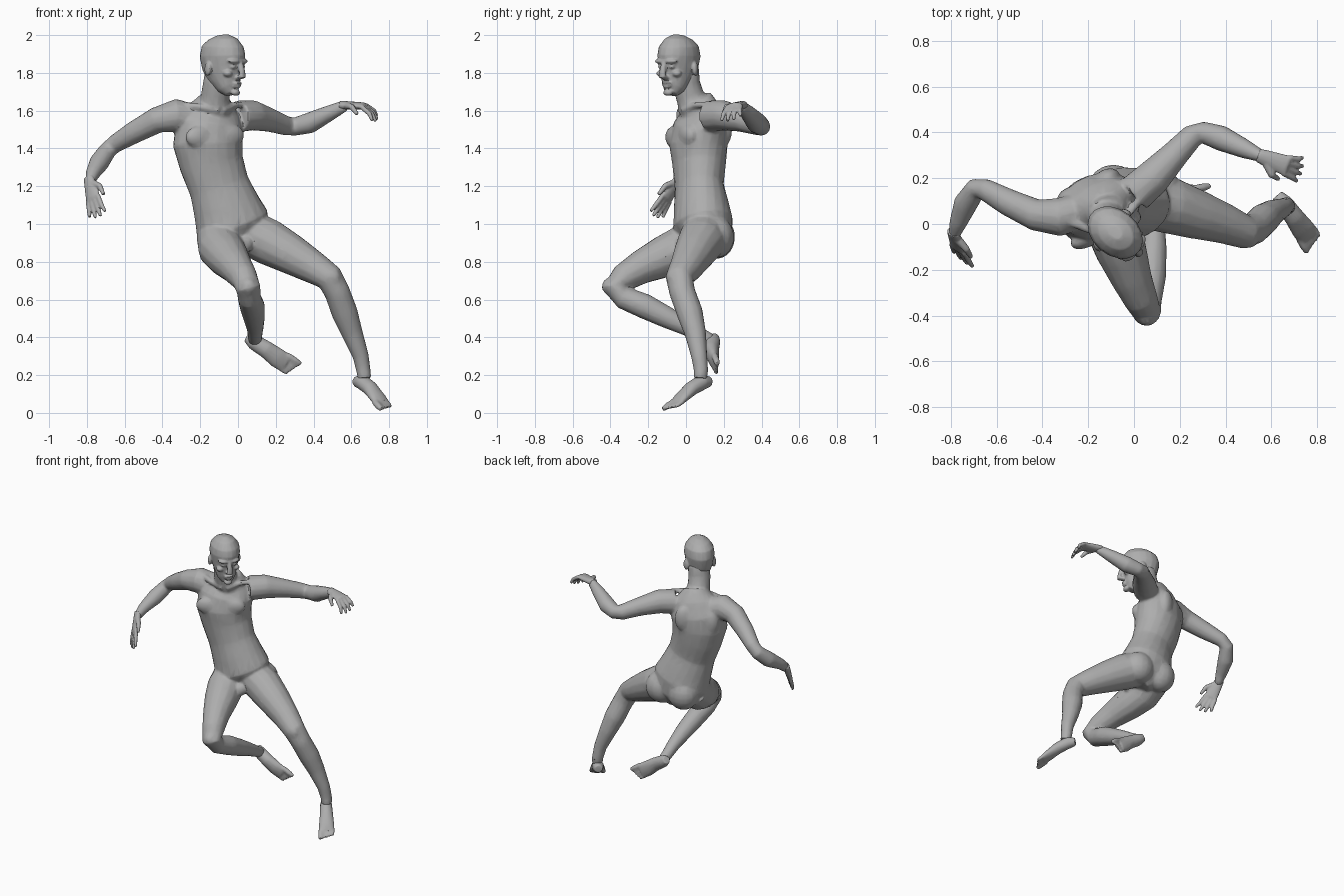
import bpy
import bmesh
import math
from mathutils import Vector, Matrix

cube = bpy.data.objects.get("Cube")
if cube:
    bpy.data.objects.remove(cube, do_unlink=True)

skin = bpy.data.materials.new("grey_clay")
skin.use_nodes = True
GREY = (0.42, 0.42, 0.42, 1)
skin.diffuse_color = GREY
skin.node_tree.nodes["Principled BSDF"].inputs["Base Color"].default_value = GREY


def tube(bm, rings, side, side_end=None, sides=14):
    """Loft ellipses (x, y, z, half width, half depth) along a path."""
    side = Vector(side)
    side_end = Vector(side_end or side)
    centres = [Vector(ring[:3]) for ring in rings]
    last = len(rings) - 1
    loops = []
    for i, ring in enumerate(rings):
        tangent = (centres[min(i + 1, last)] - centres[max(i - 1, 0)]).normalized()
        u = side.lerp(side_end, i / last)
        u = (u - tangent * u.dot(tangent)).normalized()
        v = tangent.cross(u)
        wide, deep = ring[3], ring[-1]
        loop = []
        for k in range(sides):
            angle = math.tau * k / sides
            offset = u * wide * math.cos(angle) + v * deep * math.sin(angle)
            loop.append(bm.verts.new(centres[i] + offset))
        loops.append(loop)
    for lower, upper in zip(loops, loops[1:]):
        for k in range(sides):
            n = (k + 1) % sides
            bm.faces.new((lower[k], lower[n], upper[n], upper[k]))
    bm.faces.new(loops[0][::-1])
    bm.faces.new(loops[-1])


def blob(bm, centre, radii, yaw=0):
    """Ellipsoid used for muscles and facial forms."""
    matrix = (Matrix.Translation(centre) @ Matrix.Rotation(math.radians(yaw), 4, "Z")
              @ Matrix.Diagonal((*radii, 1)))
    bmesh.ops.create_uvsphere(bm, u_segments=16, v_segments=10, radius=1, matrix=matrix)


def finish(name, bm, voxel, keep, matrix=None):
    """Fuse the overlapping forms into one skin and simplify it into facets."""
    if matrix:
        bm.transform(matrix)
    bmesh.ops.recalc_face_normals(bm, faces=bm.faces)
    mesh = bpy.data.meshes.new(name)
    bm.to_mesh(mesh)
    bm.free()
    obj = bpy.data.objects.new(name, mesh)
    bpy.context.collection.objects.link(obj)
    mesh.materials.append(skin)
    remesh = obj.modifiers.new("fuse", "REMESH")
    remesh.mode = "VOXEL"
    remesh.voxel_size = voxel
    relax = obj.modifiers.new("relax", "SMOOTH")
    relax.factor = 0.5
    relax.iterations = 4
    facets = obj.modifiers.new("facets", "DECIMATE")
    facets.ratio = keep
    bpy.ops.object.select_all(action="DESELECT")
    obj.select_set(True)
    bpy.context.view_layer.objects.active = obj
    for modifier in list(obj.modifiers):
        bpy.ops.object.modifier_apply(modifier=modifier.name)
    bpy.ops.object.shade_smooth_by_angle(angle=math.radians(35))


# Torso and neck
body = bmesh.new()
tube(body, [
    (.03, .09, .84, .06, .08), (0, .11, .92, .16, .13), (-.03, .09, 1, .2, .16),
    (-.065, .08, 1.1, .178, .145), (-.1, .07, 1.2, .163, .128),
    (-.14, .07, 1.32, .172, .14), (-.16, .065, 1.42, .188, .152),
    (-.15, .08, 1.52, .185, .14), (-.135, .085, 1.6, .15, .1),
    (-.12, .06, 1.67, .08, .075)], (1, .05, 0), (.9, .42, 0), sides=20)
tube(body, [(-.125, .06, 1.58, .09), (-.12, .02, 1.68, .076),
            (-.11, 0, 1.75, .074), (-.1, 0, 1.83, .07)], (1, 0, 0))

# Chest, shoulder blades, buttocks, groin
for x, y, z in ((-.2, -.06, 1.46), (-.045, .005, 1.47)):
    blob(body, (x, y, z), (.085, .04, .06), 25)
for x, y, z in ((-.28, .12, 1.48), (-.12, .2, 1.5)):
    blob(body, (x, y, z), (.06, .04, .09), 25)
blob(body, (-.09, .16, .93), (.11, .1, .115))
blob(body, (.09, .16, .93), (.11, .095, .11))
blob(body, (.04, -.02, .89), (.035, .035, .045))

# Collar bones
tube(body, [(-.1, -.03, 1.6, .016), (-.2, -.025, 1.62, .016), (-.3, .02, 1.63, .02)], (0, 0, 1))
tube(body, [(-.08, -.02, 1.6, .016), (-.02, .05, 1.63, .016), (.05, .14, 1.63, .02)], (0, 0, 1))

# Arms
tube(body, [
    (-.22, .06, 1.55, .08), (-.33, .03, 1.575, .088, .085), (-.43, .04, 1.55, .07),
    (-.55, .095, 1.485, .06), (-.65, .15, 1.425, .048), (-.69, .155, 1.39, .047),
    (-.735, .09, 1.325, .053), (-.77, 0, 1.265, .038), (-.785, -.05, 1.22, .03, .024)],
    (0, 0, 1))
tube(body, [
    (0, .13, 1.57, .085), (.08, .2, 1.575, .08), (.17, .295, 1.55, .063),
    (.255, .385, 1.52, .052), (.3, .4, 1.515, .048), (.38, .375, 1.535, .056),
    (.48, .33, 1.585, .043), (.57, .29, 1.628, .03, .024)], (0, 0, 1))

# Legs
tube(body, [
    (-.1, .08, .94, .12), (-.09, -.02, .87, .122), (-.055, -.12, .825, .112),
    (-.01, -.24, .77, .09), (.03, -.33, .715, .075), (.055, -.382, .66, .066),
    (.06, -.33, .61, .062), (.075, -.22, .565, .067), (.085, -.1, .505, .058),
    (.09, 0, .455, .046), (.09, .09, .405, .038), (.09, .13, .385, .036)], (1, 0, 0))
tube(body, [
    (.05, .1, .96, .12), (.16, .08, .905, .124), (.28, .04, .84, .108),
    (.4, 0, .77, .088), (.485, -.035, .715, .074), (.525, -.02, .64, .069),
    (.565, .02, .53, .07), (.605, .05, .42, .057), (.65, .07, .3, .043),
    (.665, .08, .22, .038), (.67, .075, .18, .036)], (0, 1, 0))
blob(body, (.055, -.405, .67), (.045, .04, .045))
blob(body, (.5, -.065, .715), (.045, .04, .05))
finish("body", body, .009, .16)

# Head, modelled facing forward and then turned
head = bmesh.new()
tube(head, [
    (0, -.08, -.155, .035, .03), (0, -.062, -.125, .06, .06), (0, -.03, -.07, .078, .1),
    (0, -.01, -.02, .09, .122), (0, 0, .04, .1, .135), (0, .002, .09, .094, .122),
    (0, .005, .128, .066, .086), (0, .01, .15, .025, .035)], (1, 0, 0), sides=18)
tube(head, [(0, -.123, .02, .014), (0, -.14, -.025, .018, .016),
            (0, -.15, -.055, .022, .016), (0, -.115, -.068, .022, .01)], (1, 0, 0))
blob(head, (0, -.115, -.095), (.032, .02, .009))
blob(head, (0, -.113, -.112), (.028, .02, .009))
blob(head, (0, -.108, -.145), (.028, .022, .018))
for s in (-1, 1):
    blob(head, (s * .04, -.115, .022), (.036, .02, .012), s * 20)
    blob(head, (s * .038, -.11, -.008), (.017, .015, .011))
    blob(head, (s * .055, -.09, -.045), (.025, .025, .018))
    blob(head, (s * .096, .015, -.03), (.014, .026, .038), s * 20)
turn = Matrix.Rotation(math.radians(50), 4, "Z") @ Matrix.Rotation(math.radians(5), 4, "X")
finish("head", head, .006, .2, Matrix.Translation((-.085, -.035, 1.85)) @ turn)


def hand(name, wrist, knuckle, tip, thumb_side):
    """Palm, four curled fingers and a thumb."""
    bm = bmesh.new()
    wrist, knuckle, tip = Vector(wrist), Vector(knuckle), Vector(tip)
    reach = knuckle - wrist
    across = Vector(thumb_side)
    across = (across - reach * across.dot(reach) / reach.length_squared).normalized()
    tube(bm, [(*(wrist - reach * .3), .03, .024), (*wrist.lerp(knuckle, .4), .04, .021),
              (*knuckle, .046, .018), (*(knuckle + reach * .1), .04, .013)], across)
    for i, scale in enumerate((.92, 1, .94, .75)):
        spread = across * (.035 - .0235 * i)
        root = knuckle + spread
        end = knuckle + spread * 1.5 + (tip - knuckle) * scale
        middle = root.lerp(end, .5) + reach * .15
        tube(bm, [(*root, .014), (*middle, .013), (*end, .009)], across, sides=8)
    base = wrist + reach * .2 + across * .025
    bend = base + across * .035 + reach * .35
    end = bend + (tip - knuckle) * .5 + across * .01
    tube(bm, [(*base, .019), (*bend, .016), (*end, .01)], reach.cross(across), sides=8)
    finish(name, bm, .005, .25)


hand("right_hand", (-.785, -.05, 1.22), (-.768, -.105, 1.135), (-.74, -.165, 1.035), (.7, -.6, .2))
hand("left_hand", (.57, .29, 1.628), (.665, .255, 1.625), (.735, .235, 1.545), (-.2, -1, -.1))


def foot(name, rings, medial, toe_reach):
    """Heel to ball, then five toes from the big one outward."""
    bm = bmesh.new()
    tube(bm, rings, medial)
    medial, toe_reach = Vector(medial).normalized(), Vector(toe_reach)
    ball = Vector(rings[-1][:3])
    for i in range(5):
        root = ball + medial * (.038 - .0195 * i) - toe_reach * .3
        end = root + toe_reach * (1.3 - .11 * i)
        size = .018 if i == 0 else .0125
        tube(bm, [(*root, size), (*root.lerp(end, .6), size), (*end, size * .7)], medial, sides=8)
    finish(name, bm, .006, .25)


foot("right_foot", [
    (.05, .155, .4, .028, .025), (.085, .14, .375, .042, .042), (.15, .135, .335, .046, .04),
    (.21, .145, .29, .053, .03), (.255, .155, .262, .052, .019)], (.57, 0, .8), (.055, .012, -.035))
foot("left_foot", [
    (.625, .125, .165, .028, .028), (.655, .09, .165, .04, .042), (.7, .03, .13, .044, .038),
    (.74, -.025, .08, .052, .028), (.762, -.055, .05, .052, .018)], (-.8, -.6, 0), (.025, -.045, -.03))
